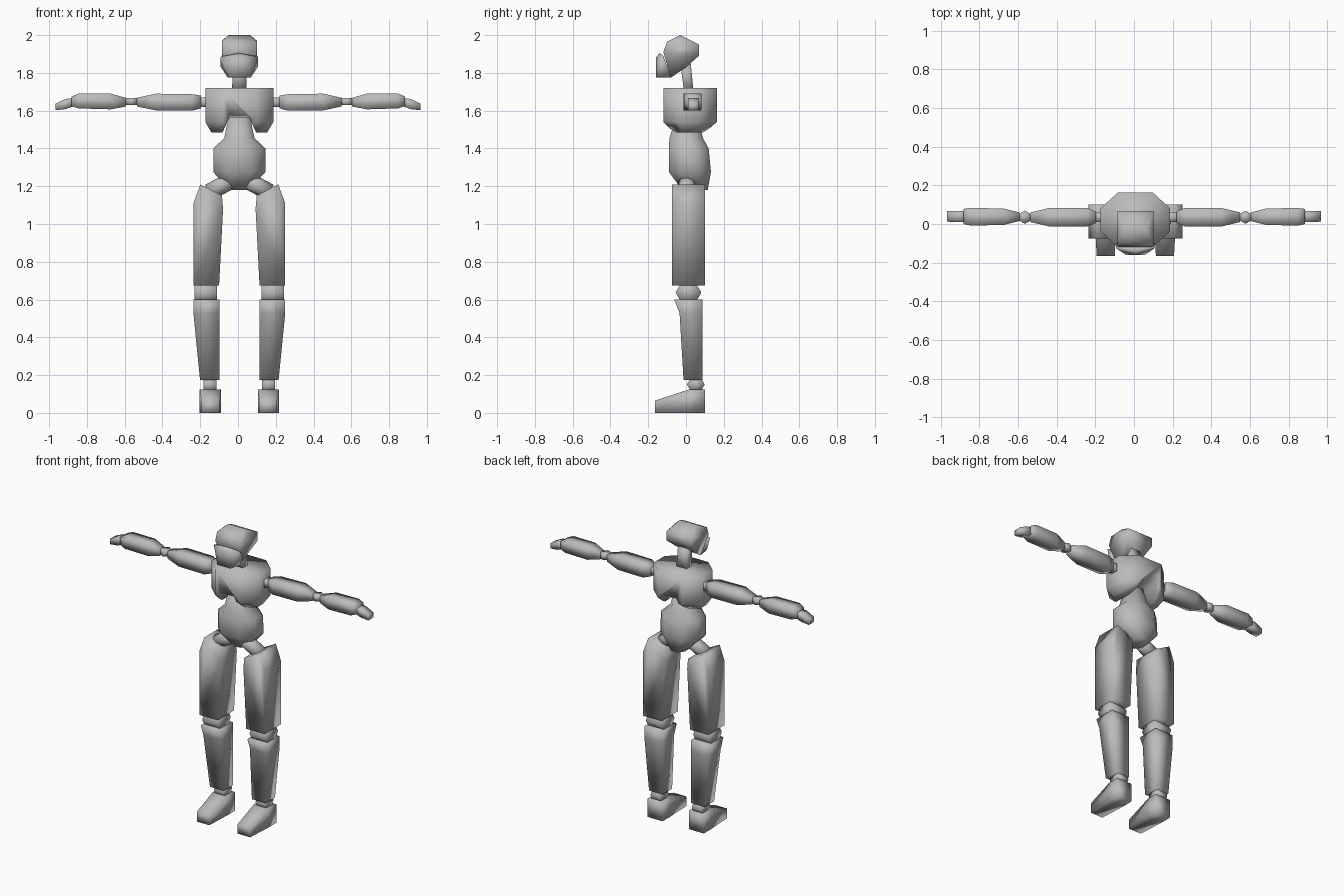
import bpy, bmesh, math
from mathutils import Vector

if "Cube" in bpy.data.objects:
    bpy.data.objects.remove(bpy.data.objects["Cube"])

grey = bpy.data.materials.new("plain grey")
grey.diffuse_color = (0.5, 0.5, 0.5, 1)
grey.use_nodes = True
grey.node_tree.nodes["Principled BSDF"].inputs["Base Color"].default_value = grey.diffuse_color


def finish(name, bm):
    bmesh.ops.recalc_face_normals(bm, faces=bm.faces)
    for f in bm.faces:
        f.smooth = True
    me = bpy.data.meshes.new(name)
    bm.to_mesh(me)
    bm.free()
    me.materials.append(grey)
    ob = bpy.data.objects.new(name, me)
    bpy.context.collection.objects.link(ob)
    return ob


def loft(name, rings):
    """Skin a list of equal-length point rings and cap both ends."""
    bm = bmesh.new()
    vs = [[bm.verts.new(p) for p in r] for r in rings]
    n = len(vs[0])
    for a, b in zip(vs, vs[1:]):
        for i in range(n):
            j = (i + 1) % n
            bm.faces.new((a[i], a[j], b[j], b[i]))
    bm.faces.new(vs[0])
    bm.faces.new(vs[-1])
    return finish(name, bm)


def hull(name, pts, cx):
    """Convex solid from (half width, y, z) points mirrored about cx."""
    bm = bmesh.new()
    for w, y, z in pts:
        for s in ((1, -1) if w else (1,)):
            bm.verts.new((cx + s * w, y, z))
    r = bmesh.ops.convex_hull(bm, input=bm.verts)
    junk = [v for v in r["geom_interior"] if isinstance(v, bmesh.types.BMVert)]
    bmesh.ops.delete(bm, geom=junk, context='VERTS')
    bmesh.ops.dissolve_limit(bm, angle_limit=0.02, verts=bm.verts, edges=bm.edges)
    return finish(name, bm)


def rod(name, a, b, r, n=6, ref=(0, 1, 0)):
    """Straight n-sided rod from a to b, one corner pointing along ref."""
    a, b = Vector(a), Vector(b)
    d = (b - a).normalized()
    u = Vector(ref)
    u = (u - d * u.dot(d)).normalized()
    v = d.cross(u)
    ang = [math.tau * i / n for i in range(n)]
    return loft(name, [[c + r * (u * math.cos(t) + v * math.sin(t)) for t in ang] for c in (a, b)])


def rect_z(x0, x1, y0, y1, z):
    return [(x0, y0, z), (x1, y0, z), (x1, y1, z), (x0, y1, z)]


def octagon(cx, hw, y0, y1, z, kx=0.5, ky=0.42):
    cy, hd = (y0 + y1) / 2, (y1 - y0) / 2
    pts = [(1, -ky), (1, ky), (kx, 1), (-kx, 1), (-1, ky), (-1, -ky), (-kx, -1), (kx, -1)]
    return [(cx + hw * a, cy + hd * b, z) for a, b in pts]


C = 0.007  # body centre line

# head, face mask and neck
hull("head", [(.058, -.03, 2.0), (.093, -.03, 1.97), (.093, -.10, 1.965), (.093, -.12, 1.91),
              (.093, .068, 1.95), (.093, .068, 1.89), (.06, .0, 1.83), (.06, -.08, 1.775)], C)
hull("face_mask", [(.1, -.125, 1.885), (.1, -.10, 1.835), (.062, -.08, 1.775), (0, -.14, 1.905),
                   (0, -.16, 1.88), (.05, -.16, 1.775), (.08, -.12, 1.89)], C)
loft("neck", [rect_z(C - .038, C + .038, -.01, .04, 1.70),
              rect_z(C - .036, C + .036, -.03, .025, 1.85)])

# chest, with an arch cut through its lower edge
chest = loft("chest", [octagon(C, .18, -.12, .163, z) for z in (1.72, 1.54)]
             + [octagon(C, .148, -.065, .10, 1.485)])
arch = loft("arch_cutter", [rect_z(C - w, C + w, -.4, .4, z) for w, z in ((.1, 1.46), (.05, 1.57))])
mod = chest.modifiers.new("arch", 'BOOLEAN')
mod.operation = 'DIFFERENCE'
mod.solver = 'EXACT'
mod.object = arch
bpy.context.view_layer.update()
cut = bpy.data.meshes.new_from_object(chest.evaluated_get(bpy.context.evaluated_depsgraph_get()))
chest.modifiers.clear()
chest.data = cut
bpy.data.objects.remove(arch)

# abdomen
loft("abdomen", [octagon(C, w, y0, y1, z) for w, y0, y1, z in
                 ((.057, -.05, .06, 1.567), (.08, -.088, .09, 1.455), (.138, -.09, .12, 1.40),
                  (.138, -.09, .132, 1.275), (.052, -.02, .115, 1.18))])

for s, side in ((1, "left"), (-1, "right")):
    def X(x):
        return C + s * x

    # leg
    rod(side + "_hip_joint", (X(.04), .005, 1.232), (X(.16), .005, 1.168), .045, 8)
    front = [(.107, .675), (.243, .675), (.243, 1.11), (.206, 1.21), (.092, 1.15), (.086, 1.08)]
    loft(side + "_thigh", [[(X(x), y, z) for x, z in front] for y in (-.075, .10)])
    rod(side + "_knee", (X(.118), .013, .637), (X(.236), .013, .637), .068)
    loft(side + "_shin", [rect_z(X(.106), X(o), y0, .088, z) for o, y0, z in
                          ((.243, -.062, .60), (.243, -.034, .527), (.208, -.013, .175))])
    rod(side + "_ankle", (X(.12), .052, .15), (X(.19), .052, .15), .047)
    loft(side + "_foot", [[(X(i), y, 0), (X(o), y, 0), (X(o), y, h), (X(i), y, h)] for i, o, y, h in
                          ((.106, .2, -.165, .065), (.098, .21, .02, .125), (.098, .21, .10, .125))])

    # arm: t runs from 0 at the shoulder to 1 at the fingertip
    def A(t):
        return .22 + .747 * t if s > 0 else -.197 - .77 * t

    def limb(name, stations):
        loft(side + name, [[(A(t), y0, z0), (A(t), y1, z0), (A(t), y1, z1), (A(t), y0, z1)]
                           for t, y0, y1, z0, z1 in stations])

    limb("_shoulder_joint", [(-.09, .01, .06, 1.62, 1.67), (.03, .01, .06, 1.62, 1.67)])
    limb("_upper_arm", [(0, .005, .065, 1.612, 1.68), (.06, -.013, .083, 1.60, 1.687),
                        (.31, -.013, .083, 1.602, 1.69), (.44, .01, .06, 1.622, 1.668)])
    rod(side + "_elbow", (A(.477), .035, 1.63), (A(.477), .035, 1.668), .034)
    limb("_forearm", [(.514, .015, .06, 1.622, 1.668), (.62, -.005, .08, 1.607, 1.69),
                      (.84, -.008, .083, 1.612, 1.69), (.89, .0, .078, 1.625, 1.675)])
    limb("_hand", [(.865, .01, .068, 1.625, 1.668), (.93, .01, .068, 1.608, 1.662),
                   (1, .012, .066, 1.602, 1.637)])
